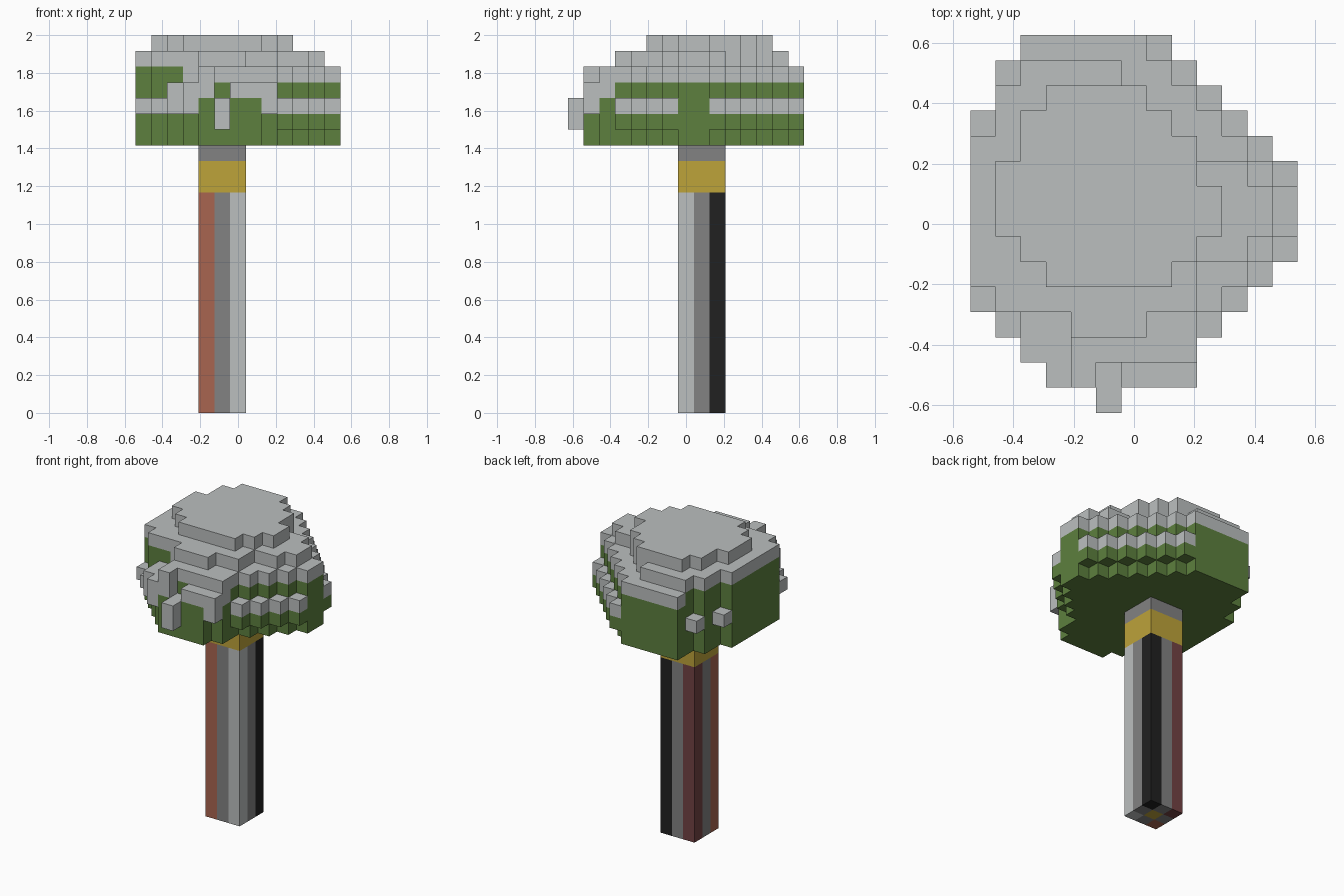
import bpy
import bmesh
from mathutils import Vector

cube = bpy.data.objects.get("Cube")
if cube:
    bpy.data.objects.remove(cube, do_unlink=True)

UNIT = 1 / 12                          # edge length of one block
CORNER = Vector((-6.5, -7.5, 0))       # grid corner, in blocks


def linear(value):
    value /= 255
    return value / 12.92 if value <= 0.04045 else ((value + 0.055) / 1.055) ** 2.4


def make_material(name, rgb):
    color = [linear(v) for v in rgb] + [1]
    mat = bpy.data.materials.new(name)
    mat.diffuse_color = color
    mat.use_nodes = True
    mat.node_tree.nodes["Principled BSDF"].inputs["Base Color"].default_value = color
    return mat


materials = {name: make_material(name, rgb) for name, rgb in {
    "light_grey": (187, 191, 191),
    "mid_grey": (130, 130, 130),
    "leaf_green": (93, 128, 62),
    "gold": (189, 163, 58),
    "terracotta": (168, 101, 80),
    "dark_red": (114, 66, 67),
    "black": (33, 33, 33),
}.items()}

blocks = {}                            # (i, j, k) -> (part name, material name)


def rows_to_cells(first_row, spans):
    """Each span is the start and end column of one row, front to back."""
    return {(i, first_row + n) for n, (a, b) in enumerate(spans) for i in range(a, b)}


def add_cap_layer(level, cells, is_snow):
    for i, j in cells:
        snow = is_snow(i, j)
        blocks[i, j, level] = (("snow_cover", "light_grey") if snow
                               else ("leafy_cap", "leaf_green"))


# Trunk: nine strips, a gold band and a grey collar
strips = [["terracotta", "mid_grey", "light_grey"],
          ["mid_grey", "gold", "mid_grey"],
          ["dark_red", "mid_grey", "black"]]
for dy, row in enumerate(strips):
    for dx, color in enumerate(row):
        for k in range(17):
            if k < 14:
                entry = ("trunk_" + color, color)
            elif k < 16:
                entry = ("trunk_band", "gold")
            else:
                entry = ("trunk_collar", "mid_grey")
            blocks[4 + dx, 7 + dy, k] = entry

# Cap outline, and the same outline with its step corners filled
base = rows_to_cells(1, [(4, 8), (3, 9), (2, 9), (1, 10), (0, 11), (0, 12), (0, 13),
                         (0, 13), (0, 12), (0, 11), (1, 10), (1, 9), (2, 8), (2, 7)])
corners = {(i, j) for i in range(13) for j in range(15)
           if (i, j) not in base
           and {(i - 1, j), (i + 1, j)} & base and {(i, j - 1), (i, j + 1)} & base}
knob = {(5, 0)}

# Lower leaves
add_cap_layer(17, base, lambda i, j: False)
east = {c for c in corners if c[0] > 6 and c[1] > 2}
add_cap_layer(18, base | east | knob, lambda i, j: j == 0)

# Ring of snowy blocks on the step corners
ring = corners | knob | {(5, 1)}
add_cap_layer(19, base | ring, lambda i, j: (i, j) in ring)

# Upper leaves with snow drips over the front
drips = {(2, 2), (3, 1), (8, 1)}
add_cap_layer(20, (base | drips) - {(5, 1)},
              lambda i, j: i != 5 and (j < 3 or (j == 3 and i < 5)))
shoulder = {(i, j) for i, j in base if j > 3 or (i > 3 and j > 1) or (i, j) == (4, 1)}
add_cap_layer(21, shoulder, lambda i, j: i > 2 or j > 13)

# Snowy top
add_cap_layer(22, rows_to_cells(3, [(4, 7), (1, 9), (0, 9), (0, 11), (0, 12), (0, 12),
                                    (0, 11), (0, 9), (1, 8), (1, 7), (2, 6)]),
              lambda i, j: True)
add_cap_layer(23, rows_to_cells(5, [(3, 8), (2, 9), (1, 10), (1, 10),
                                    (1, 9), (2, 9), (2, 8), (3, 7)]),
              lambda i, j: True)


def build_part(name, material):
    """Join the outer faces of all blocks of one part into a mesh."""
    bm = bmesh.new()
    for cell, (part, _) in blocks.items():
        if part != name:
            continue
        middle = Vector(cell) + CORNER + Vector((0.5, 0.5, 0.5))
        for axis in range(3):
            for sign in (-1, 1):
                normal = Vector((0, 0, 0))
                normal[axis] = sign
                if tuple(int(c + n) for c, n in zip(cell, normal)) in blocks:
                    continue
                u = Vector((0, 0, 0))
                u[(axis + 1) % 3] = 0.5
                v = normal.cross(u)
                center = middle + normal / 2
                bm.faces.new([bm.verts.new((center + offset) * UNIT)
                              for offset in (-u - v, u - v, u + v, v - u)])
    bmesh.ops.remove_doubles(bm, verts=bm.verts, dist=UNIT / 100)
    mesh = bpy.data.meshes.new(name)
    bm.to_mesh(mesh)
    bm.free()
    mesh.materials.append(materials[material])
    bpy.context.collection.objects.link(bpy.data.objects.new(name, mesh))


for part_name, material_name in sorted(set(blocks.values())):
    build_part(part_name, material_name)
